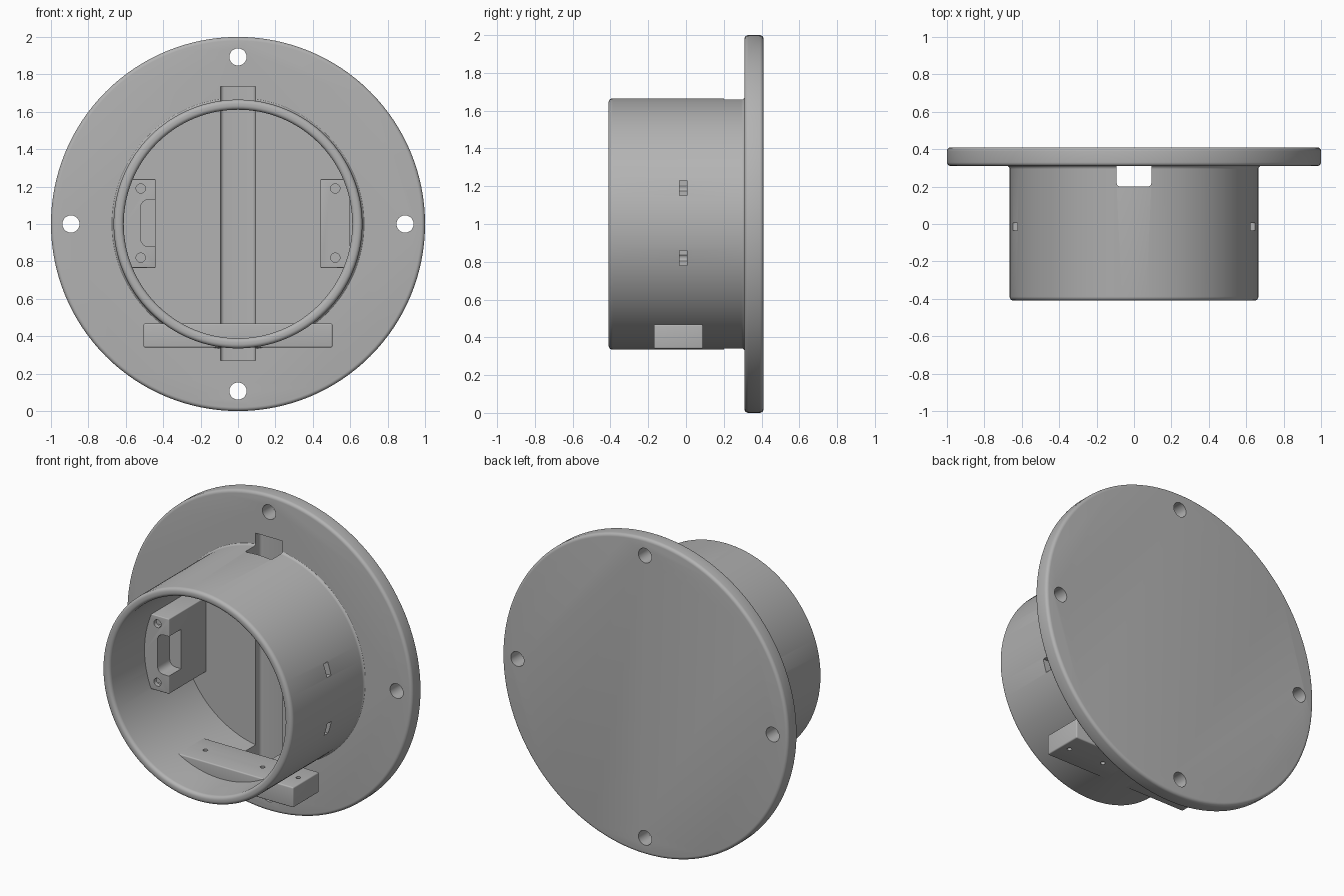
import bpy, bmesh, math
from mathutils import Matrix

if "Cube" in bpy.data.objects:
    bpy.data.objects.remove(bpy.data.objects["Cube"])

CZ = 1.0  # height of the common axis
grey = bpy.data.materials.new("matte grey")
grey.diffuse_color = (0.45, 0.45, 0.45, 1)
grey.use_nodes = True
grey.node_tree.nodes["Principled BSDF"].inputs["Base Color"].default_value = grey.diffuse_color


def finish(bm, name):
    bmesh.ops.recalc_face_normals(bm, faces=bm.faces)
    me = bpy.data.meshes.new(name)
    bm.to_mesh(me)
    bm.free()
    me.materials.append(grey)
    ob = bpy.data.objects.new(name, me)
    bpy.context.collection.objects.link(ob)
    return ob


def lathe(name, profile, closed, steps=128):
    """Revolve (radius, y) points about the y axis through CZ."""
    bm = bmesh.new()
    rings = []
    for r, y in profile:
        rings.append([bm.verts.new((r * math.cos(a), y, CZ + r * math.sin(a)))
                      for a in (2 * math.pi * i / steps for i in range(steps))])
    pairs = list(zip(rings, rings[1:]))
    if closed:
        pairs.append((rings[-1], rings[0]))
    else:
        bm.faces.new(rings[0])
        bm.faces.new(rings[-1])
    for a, b in pairs:
        for i in range(steps):
            j = (i + 1) % steps
            bm.faces.new((a[i], a[j], b[j], b[i]))
    return finish(bm, name)


def box(name, x, y, z, bevel=0.0, axis=None):
    """Box from ranges; bevel all edges, or only those parallel to one axis."""
    bm = bmesh.new()
    bmesh.ops.create_cube(bm, size=1)
    for v in bm.verts:
        v.co = [(r[0] + r[1]) / 2 + c * (r[1] - r[0]) for c, r in zip(v.co, (x, y, z))]
    if bevel:
        edges = [e for e in bm.edges if axis is None
                 or abs((e.verts[0].co - e.verts[1].co).normalized()[axis]) > 0.9]
        bmesh.ops.bevel(bm, geom=edges, offset=bevel, segments=4, profile=0.5, affect='EDGES')
    return finish(bm, name)


def rod(name, r, centre, length, axis, n=32):
    bm = bmesh.new()
    rot = Matrix.Rotation(math.pi / 2, 4, 'X') if axis == 'Y' else Matrix()
    bmesh.ops.create_cone(bm, cap_ends=True, segments=n, radius1=r, radius2=r,
                          depth=length, matrix=Matrix.Translation(centre) @ rot)
    return finish(bm, name)


def boolean(ob, tools, op='DIFFERENCE'):
    """Apply the tools one by one, then discard them."""
    bpy.context.view_layer.objects.active = ob
    for t in tools:
        m = ob.modifiers.new("cut", 'BOOLEAN')
        m.object, m.operation, m.solver = t, op, 'EXACT'
        bpy.ops.object.modifier_apply(modifier=m.name)
        bpy.data.objects.remove(t)


def arc(cr, cy, rad, a0, a1, n=5):
    return [(cr + rad * math.cos(math.radians(a0 + (a1 - a0) * i / n)),
             cy + rad * math.sin(math.radians(a0 + (a1 - a0) * i / n))) for i in range(n + 1)]


def channel():
    return box("channel_cutter", (-0.093, 0.093), (0.2, 0.36), (0.27, 1.735), 0.02, 2)


def nut_slots():
    return [box("slot_cutter", (min(s * 0.5, s * 0.72), max(s * 0.5, s * 0.72)),
                (-0.035, 0.005), (z - 0.04, z + 0.04))
            for s in (-1, 1) for z in (0.82, 1.19)]


# Mounting flange with rounded rim, four bolt holes and a vertical groove
flange = lathe("flange", arc(0.98, 0.33, 0.02, -90, 0) + arc(0.98, 0.39, 0.02, 0, 90), False)
holes = [rod("hole_cutter", 0.046, (0.893 * dx, 0.36, CZ + 0.893 * dz), 0.4, 'Y')
         for dx, dz in ((1, 0), (-1, 0), (0, 1), (0, -1))]
boolean(flange, holes + [channel()])

# Open tube with rounded front lip and a small fillet at the flange
tube = lathe("tube", arc(0.633, -0.388, 0.022, 180, 270) + arc(0.643, -0.388, 0.022, 270, 360)
             + arc(0.685, 0.293, 0.02, 180, 90) + [(0.685, 0.32), (0.611, 0.32)], True)
boolean(tube, [channel()] + nut_slots())

# Cross bar through the bottom of the tube, with vertical screw holes
bar = box("bottom_bar", (-0.505, 0.505), (-0.17, 0.09), (0.34, 0.468), 0.008)
boolean(bar, [rod("hole_cutter", 0.014, (x, -0.04, 0.4), 0.4, 'Z', 16)
              for x in (-0.45, -0.2, 0.2, 0.45)])

# Two inner side blocks, trimmed to the tube wall
for side, s, recess in (("left", -1, (-0.52, -0.40)), ("right", 1, (0.595, 0.625))):
    xs = sorted((s * 0.44, s * 0.7))
    block = box(side + "_block", xs, (-0.062, 0.32), (0.765, 1.24), 0.006)
    trim = lathe("trim", [(0.63, -0.3), (0.63, 0.5)], False)
    boolean(block, [trim], 'INTERSECT')
    screws = [rod("screw_cutter", 0.025, (s * 0.52, -0.04, z), 0.22, 'Y', 24)
              for z in (0.82, 1.19)]
    pocket = box("pocket_cutter", recess, (-0.2, 0.06), (0.88, 1.13),
                 0.04 if s < 0 else 0.012, 1)
    boolean(block, screws + [pocket] + nut_slots())

# Smooth round surfaces, keep edges crisp
for ob in bpy.context.scene.objects:
    ob.select_set(True)
    bpy.context.view_layer.objects.active = ob
bpy.ops.object.shade_smooth_by_angle(angle=math.radians(35))
